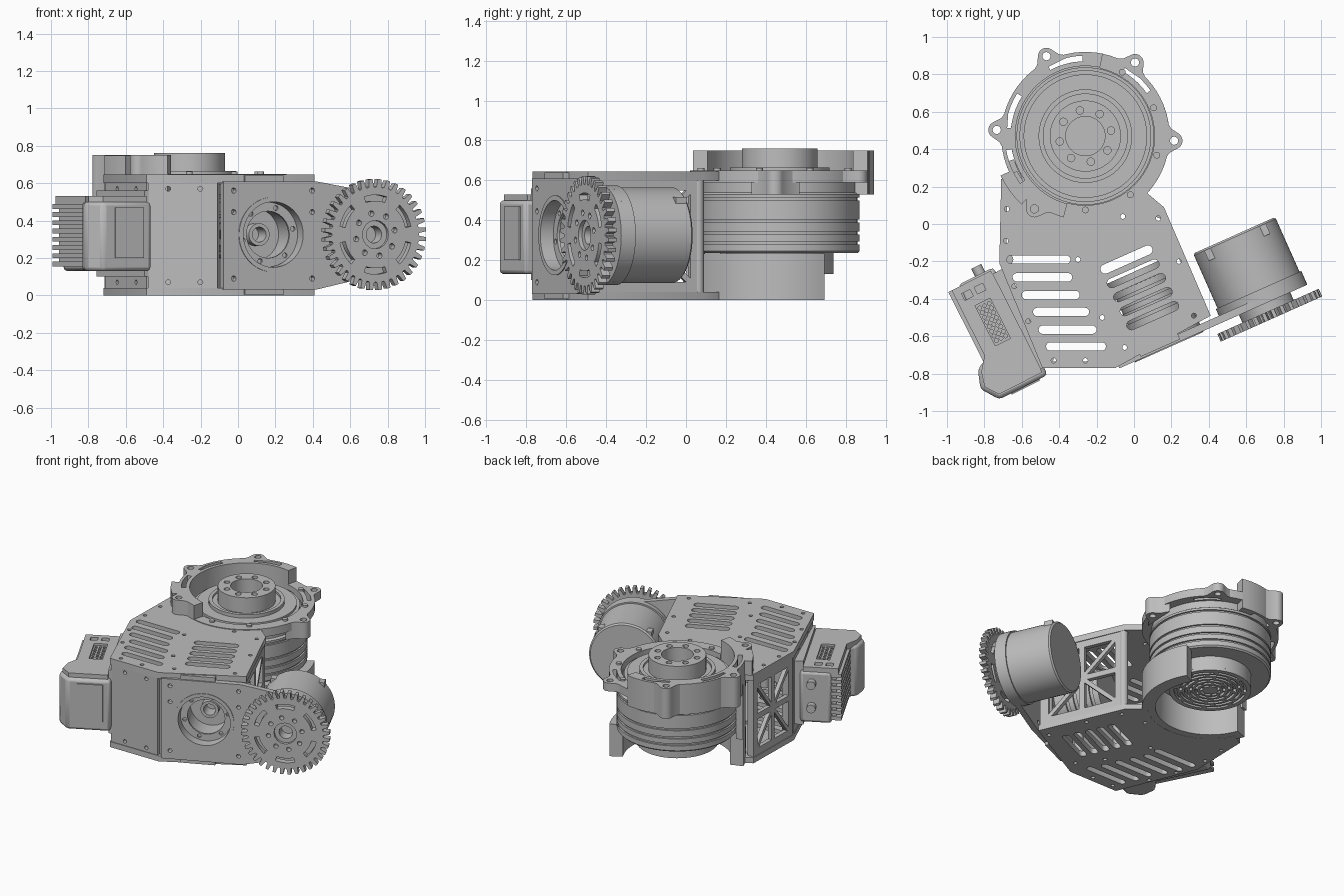
import bpy, bmesh
from math import sin, cos, pi, radians
from mathutils import Matrix, Vector

old = bpy.data.objects.get("Cube")
if old:
    bpy.data.objects.remove(old, do_unlink=True)

GREY = (0.51, 0.51, 0.51, 1)
metal = bpy.data.materials.new("plain grey metal")
metal.use_nodes = True
metal.diffuse_color = GREY
metal.node_tree.nodes["Principled BSDF"].inputs["Base Color"].default_value = GREY
UP = Vector((0, 0, 1))


# ---------- helpers: frames, outlines, solids ----------
def frame(origin, x_axis, y_axis):
    x, y = Vector(x_axis).normalized(), Vector(y_axis).normalized()
    m = Matrix((x, y, x.cross(y))).transposed().to_4x4()
    m.translation = origin
    return m


def wall_frame(a, b):
    """Upright frame running from a to b in plan, its z pointing outwards."""
    along = Vector((b[0] - a[0], b[1] - a[1], 0))
    return frame((a[0], a[1], 0), along, UP), along.length


def finish(name, bm, matrix):
    bmesh.ops.recalc_face_normals(bm, faces=bm.faces[:])
    mesh = bpy.data.meshes.new(name)
    bm.to_mesh(mesh)
    bm.free()
    mesh.materials.append(metal)
    mesh.polygons.foreach_set("use_smooth", [True] * len(mesh.polygons))
    mesh.set_sharp_from_angle(angle=radians(30))
    obj = bpy.data.objects.new(name, mesh)
    obj.matrix_world = matrix
    bpy.context.scene.collection.objects.link(obj)
    return obj


def sheet(name, loops, low, high, matrix=Matrix()):
    """Extrude an outline; every further loop is a hole."""
    bm = bmesh.new()
    for loop in loops:
        vs = [bm.verts.new((p[0], p[1], low)) for p in loop]
        if len(loops) == 1:
            bm.faces.new(vs)
        else:
            for i, v in enumerate(vs):
                bm.edges.new((vs[i - 1], v))
    if len(loops) > 1:
        bmesh.ops.triangle_fill(bm, use_beauty=True, edges=bm.edges[:], normal=UP)
    grown = bmesh.ops.extrude_face_region(bm, geom=bm.faces[:])["geom"]
    top = [g for g in grown if isinstance(g, bmesh.types.BMVert)]
    bmesh.ops.translate(bm, verts=top, vec=UP * (high - low))
    return finish(name, bm, matrix)


def lathe(name, profile, matrix, steps=64):
    bm = bmesh.new()
    vs = [bm.verts.new((r, 0, z)) for r, z in profile]
    edges = [bm.edges.new(pair) for pair in zip(vs, vs[1:])]
    bmesh.ops.spin(bm, geom=vs + edges, cent=(0, 0, 0), axis=UP,
                   angle=2 * pi, steps=steps)
    bmesh.ops.remove_doubles(bm, verts=bm.verts[:], dist=0.0001)
    return finish(name, bm, matrix)


def arc(r, start, end, n, x=0, y=0):
    angles = [radians(start + (end - start) * i / n) for i in range(n + 1)]
    return [(x + r * cos(a), y + r * sin(a)) for a in angles]


def circle(x, y, r):
    return arc(r, 0, 360, 64 if r > 0.1 else 16, x, y)[:-1]


def band(inner, outer, start, end):
    n = max(4, int(abs(end - start) / 5))
    return arc(outer, start, end, n) + arc(inner, end, start, n)


def slot(x, y, length, width, angle=0):
    half, r = (length - width) / 2, width / 2
    pts = arc(r, -90, 90, 8, half) + arc(r, 90, 270, 8, -half)
    c, s = cos(radians(angle)), sin(radians(angle))
    return [(x + c * u - s * v, y + s * u + c * v) for u, v in pts]


def rect(x0, y0, x1, y1):
    return [(x0, y0), (x1, y0), (x1, y1), (x0, y1)]


def bolt_circle(r, count, size):
    return [circle(x, y, size) for x, y in arc(r, 12, 372, count)[:-1]]


# ---------- body: top and bottom plates ----------
HUB = Vector((-0.26, 0.47, 0))
DRIVE = Matrix.Translation(HUB)
corners = [(-0.71, 0.24), (-0.72, -0.21), (-0.49, -0.77), (-0.1, -0.77),
           (0.41, -0.49), (0.16, 0.09)]
outline = corners + arc(0.41, -43, -153, 24, HUB.x, HUB.y)
vents = [slot((a + b) / 2, y, b - a, 0.045) for a, b, y in (
    (-0.68, -0.34, -0.19), (-0.65, -0.33, -0.285), (-0.6, -0.29, -0.38),
    (-0.54, -0.24, -0.47), (-0.51, -0.2, -0.565), (-0.47, -0.15, -0.655))]
vents += [slot(-0.04 + 0.035 * i, -0.19 - 0.075 * i, 0.3, 0.05, 24) for i in range(5)]
screws = [circle(x, y, 0.013) for x, y in (
    (-0.68, 0.08), (-0.685, -0.09), (-0.64, -0.333), (-0.565, -0.52), (-0.43, -0.73),
    (-0.26, -0.73), (-0.05, -0.66), (0.32, -0.49), (-0.17, -0.5), (-0.3, -0.19),
    (0.13, 0.03), (0.24, -0.2), (-0.06, 0.04))]
sheet("top_plate", [outline] + vents + screws, 0.6, 0.645)
sheet("bottom_plate", [outline] + vents + screws, 0, 0.04)
for x, y in ((-0.67, 0.2), (-0.675, -0.19), (-0.46, -0.72), (-0.13, -0.72),
             (0.35, -0.46), (0.14, 0.06)):
    sheet("corner_post", [circle(x, y, 0.03)], 0.04, 0.6)

# ---------- side panels ----------
for name, i, solid in (("left_truss_panel", 0, False), ("pack_panel", 1, True),
                       ("front_panel", 2, True), ("right_truss_panel", 4, False)):
    m, w = wall_frame(corners[i], corners[i + 1])
    loops = [rect(0.01, 0.035, w - 0.01, 0.605)]
    if solid:
        loops += [circle(x, z, 0.013) for x in (w * 0.3, w * 0.74) for z in (0.07, 0.57)]
    else:
        mid = Vector((w / 2, 0.32))
        rim = [Vector((w * u, 0.32 + 0.25 * v)) for u, v in (
            (0.08, -1), (0.5, -1), (0.92, -1), (0.92, 0), (0.92, 1), (0.5, 1),
            (0.08, 1), (0.08, 0))]
        for k, p in enumerate(rim):
            tri = [mid, rim[k - 1], p]
            centre = (tri[0] + tri[1] + tri[2]) / 3
            loops.append([centre + (q - centre) * 0.76 for q in tri])
    sheet(name, loops, -0.035, -0.005, m)

# ---------- main drive: ribbed motor, hub and lower grille ----------
ribs = [(0, 0.15), (0.27, 0.15), (0.27, 0.235), (0.39, 0.235), (0.4, 0.245)]
for z in (0.28, 0.33, 0.39, 0.5):
    ribs += [(0.4, z), (0.388, z), (0.388, z + 0.014), (0.4, z + 0.014)]
ribs += [(0.4, 0.53), (0.385, 0.54), (0.385, 0.6), (0.365, 0.6), (0.365, 0.56),
         (0.352, 0.56), (0.352, 0.625), (0.33, 0.625), (0.33, 0.64), (0.25, 0.64),
         (0.25, 0.665), (0.225, 0.665), (0.225, 0.65), (0, 0.65)]
lathe("main_motor", ribs, DRIVE, 96)
sheet("output_hub", [circle(0, 0, 0.19), circle(0, 0, 0.105)]
      + bolt_circle(0.14, 8, 0.02), 0.645, 0.76, DRIVE)
grille = [circle(0, 0, 0.27)]
for i in range(6):
    r = 0.05 + 0.034 * i
    grille += [band(r, r + 0.018, a + 4, a + 41) for a in range(15 * (i % 2), 360, 45)]
sheet("motor_grille", grille, 0.13, 0.15, DRIVE)

# ---------- drive mount: half wall, flange, ears and lower cradle ----------
sheet("mount_wall", [band(0.375, 0.45, 78, 255)]
      + [band(0.4, 0.43, a, a + 26) for a in (92, 148, 190)], 0.53, 0.75, DRIVE)
sheet("mount_flange", [band(0.37, 0.45, -105, 78), band(0.4, 0.425, 35, 60)],
      0.59, 0.65, DRIVE)
sheet("mount_horn", [band(0.44, 0.5, 205, 227)], 0.645, 0.749, DRIVE)
for angle, low, high in ((116, 0.53, 0.75), (176, 0.53, 0.75), (235, 0.645, 0.75),
                         (56, 0.59, 0.65), (-3, 0.53, 0.65)):
    ear = [(0.42, -0.12), (0.455, -0.065)] + arc(0.045, -60, 60, 10, 0.475)
    ear += [(0.455, 0.065), (0.42, 0.12)]
    sheet("mount_ear", [ear, circle(0.475, 0, 0.022)], low, high,
          DRIVE @ Matrix.Rotation(radians(angle), 4, "Z"))
for x, y in arc(0.395, -90, 60, 4):
    sheet("flange_screw", [circle(x, y, 0.018)], 0.64, 0.662, DRIVE)
sheet("lower_cradle", [band(0.36, 0.45, 200, 390)], 0.001, 0.234, DRIVE)
sheet("cradle_pillar", [band(0.402, 0.45, 198, 213)], 0.2, 0.6, DRIVE)

# ---------- angled gear plate ----------
TILT = radians(24)
PLATE = frame((-0.07, -0.79, 0), (cos(TILT), sin(TILT), 0), UP)
AXLE, PORT, MID = 0.85, 0.29, 0.325
plate = [(0, 0.03), (0.54, 0.03)] + arc(0.25, -105, 105, 32, AXLE, MID)
plate += [(0.54, 0.61), (0, 0.61)]
holes = [circle(PORT, MID, 0.19), circle(AXLE, MID, 0.12)]
holes += [circle(x, z, 0.014) for x in (0.06, 0.52) for z in (0.09, MID + 0.12, 0.56)]
sheet("gear_plate", [plate] + holes, -0.06, -0.02, PLATE)
for z in (0.005, 0.595):
    sheet("plate_clip", [rect(0.13, z, 0.36, z + 0.045)], -0.12, -0.03, PLATE)

# inner actuator seen through the port
core = [(0, -0.46), (0.17, -0.46)]
for z in (-0.42, -0.36, -0.3, -0.24):
    core += [(0.17, z), (0.155, z), (0.155, z + 0.025), (0.17, z + 0.025)]
core += [(0.17, -0.14), (0.2, -0.14), (0.2, -0.015), (0.175, -0.015), (0.175, -0.1),
         (0.14, -0.1), (0.14, -0.26), (0.06, -0.26), (0.06, -0.2), (0.04, -0.2),
         (0.04, -0.3), (0, -0.3)]
lathe("inner_actuator", core, PLATE @ Matrix.Translation((PORT, MID, 0)))
sheet("port_ring", [circle(0, 0, 0.173), circle(0, 0, 0.125)] + bolt_circle(0.149, 6, 0.013),
      -0.1, -0.085, PLATE @ Matrix.Translation((PORT, MID, 0)))

# ---------- gear motor and spur gear ----------
SPIN = PLATE @ Matrix.Translation((AXLE, MID, 0))
lathe("gear_motor", [(0, -0.42), (0.23, -0.42), (0.24, -0.41), (0.24, -0.1),
                     (0.25, -0.1), (0.25, -0.05), (0.15, -0.05), (0.15, 0.026),
                     (0.075, 0.026), (0.075, 0.05), (0.045, 0.05), (0.045, -0.03),
                     (0, -0.03)], SPIN)
for side in (-0.15, 0.15):
    sheet("motor_socket", [rect(side - 0.03, 0.14, side + 0.03, 0.192)],
          -0.41, -0.35, SPIN)
TEETH = 36
step = 360 / TEETH
teeth = []
for k in range(TEETH):
    for part, r in ((0, 0.253), (0.2, 0.256), (0.34, 0.297), (0.72, 0.297), (0.86, 0.256)):
        teeth += arc(r, (k + part) * step, 0, 1)[:1]
sheet("spur_gear", [teeth, circle(0, 0, 0.076)] + bolt_circle(0.115, 8, 0.015)
      + [band(0.18, 0.212, a, a + 36) for a in range(12, 360, 60)], 0.025, 0.07, SPIN)

# ---------- side pack: shell, lid with openings, fins and connectors ----------
PACK = frame((-0.77, -0.24, 0), (-0.89, -0.45, 0), (0.45, -0.89, 0))
shell = [(-0.02, 0), (0.19, 0), (0.2, 0.4), (0.3, 0.45), (0.335, 0.55),
         (0.27, 0.645), (-0.02, 0.645)]
body = sheet("pack_shell", [shell], 0.13, 0.5, PACK)
bevel = body.modifiers.new("soft edges", "BEVEL")
bevel.width, bevel.segments, bevel.limit_method = 0.02, 2, "ANGLE"
lid = [(0, 0.01), (0.235, 0.01), (0.235, 0.4), (0.29, 0.47), (0.31, 0.55),
       (0.26, 0.62), (0, 0.62)]
displays = [rect(x, 0.05, x + 0.05, 0.09) for x in (0.07, 0.145)]
sheet("pack_lid", [lid, rect(0.07, 0.14, 0.16, 0.38)] + displays, 0.48, 0.53, PACK)
mesh_holes = [circle(0.087 + 0.028 * i, 0.162 + 0.028 * j, 0.01)
              for i in range(3) for j in range(8)]
sheet("pack_grille", [rect(0.065, 0.135, 0.165, 0.385)] + mesh_holes, 0.49, 0.515, PACK)
sheet("pack_fin_core", [rect(0.15, 0.02, 0.22, 0.42)], 0.16, 0.49, PACK)
for k in range(8):
    z = 0.155 + 0.044 * k
    sheet("pack_fin", [rect(0.16, 0.01, 0.255, 0.43)], z, z + 0.026, PACK)
END = PACK @ frame((0, 0.645, 0), (1, 0, 0), (0, 0, 1))
sheet("pack_end_plate", [rect(0.03, 0.2, 0.2, 0.47)], -0.008, 0.008, END)
for z in (0.25, 0.42):
    sheet("pack_connector", [circle(0.06, z, 0.03)], 0.62, 0.69, END)
sheet("pack_bracket", [rect(-0.07, 0.03, 0, 0.6)], 0.1, 0.56, PACK)
